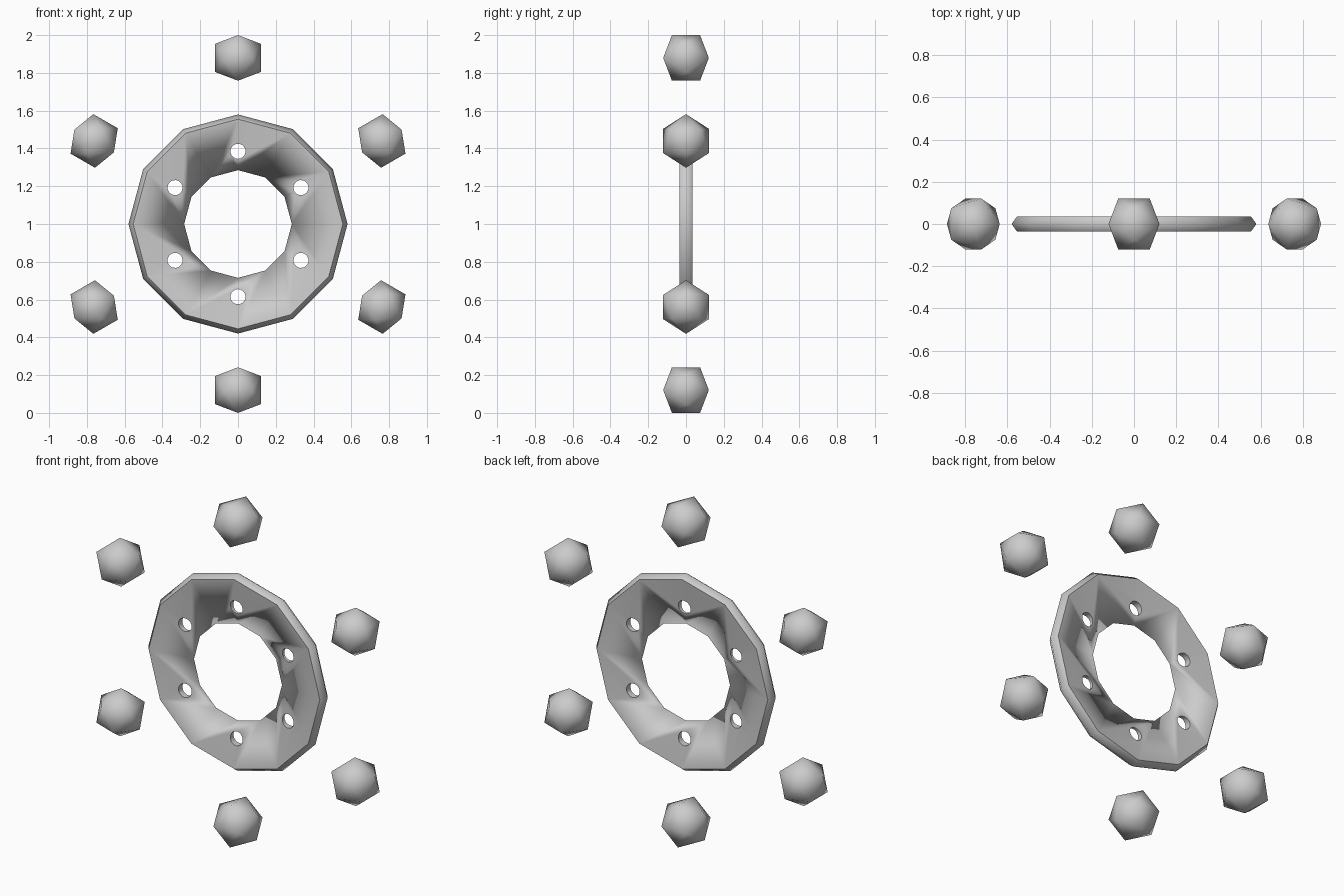
import bpy, bmesh, math
from mathutils import Matrix, Vector

if "Cube" in bpy.data.objects:
    bpy.data.objects.remove(bpy.data.objects["Cube"])

CENTRE = Matrix.Translation((0, 0, 1))


def make_object(name, bm):
    mesh = bpy.data.meshes.new(name)
    bm.normal_update()
    bm.to_mesh(mesh)
    bm.free()
    obj = bpy.data.objects.new(name, mesh)
    bpy.context.collection.objects.link(obj)
    return obj


# Ring: twelve-sided, section tapers to a thin inner rim and a pointed outer rim
profile = [(0.285, 0), (0.555, -0.035), (0.58, 0), (0.555, 0.035)]
SIDES = 12
bm = bmesh.new()
loops = []
for i in range(SIDES):
    a = math.tau * i / SIDES
    loops.append([bm.verts.new((r * math.cos(a), y, 1 + r * math.sin(a))) for r, y in profile])
for i in range(SIDES):
    p, q = loops[i], loops[(i + 1) % SIDES]
    for j in range(4):
        k = (j + 1) % 4
        bm.faces.new((p[j], p[k], q[k], q[j]))
bmesh.ops.recalc_face_normals(bm, faces=bm.faces)
ring = make_object("ring", bm)

# Six bolt holes through the ring
bm = bmesh.new()
for i in range(6):
    place = (CENTRE @ Matrix.Rotation(i * math.pi / 3, 4, 'Y')
             @ Matrix.Translation((0, 0, 0.385)) @ Matrix.Rotation(math.pi / 2, 4, 'X'))
    bmesh.ops.create_cone(bm, cap_ends=True, segments=16, radius1=0.04,
                          radius2=0.04, depth=0.3, matrix=place)
cutter = make_object("hole_cutter", bm)
cutter.hide_render = True
mod = ring.modifiers.new("holes", 'BOOLEAN')
mod.operation = 'DIFFERENCE'
mod.solver = 'EXACT'
mod.object = cutter
bpy.context.view_layer.objects.active = ring
bpy.ops.object.modifier_apply(modifier=mod.name)
bpy.data.objects.remove(cutter)

# Smooth shading, crisp at the chamfer lines and hole edges
bm = bmesh.new()
bm.from_mesh(ring.data)
for f in bm.faces:
    f.smooth = True
for e in bm.edges:
    on_rim = all(abs(v.co.y) < 0.001 for v in e.verts)
    e.smooth = on_rim or e.calc_face_angle(0) < math.radians(40)
bm.to_mesh(ring.data)
bm.free()

# Six icosahedral balls around the ring
S, P = 0.0746, 0.1207
for i in range(6):
    bm = bmesh.new()
    for a in (-S, S):
        for b in (-P, P):
            for co in ((0, a, b), (a, b, 0), (b, 0, a)):
                bm.verts.new(co)
    bmesh.ops.convex_hull(bm, input=bm.verts)
    bmesh.ops.transform(bm, verts=bm.verts, matrix=CENTRE
                        @ Matrix.Rotation(i * math.pi / 3, 4, 'Y')
                        @ Matrix.Translation((0, 0, 1 - P)))
    bmesh.ops.recalc_face_normals(bm, faces=bm.faces)
    for f in bm.faces:
        f.smooth = True
    make_object(f"outer_ball_{i + 1}", bm)
